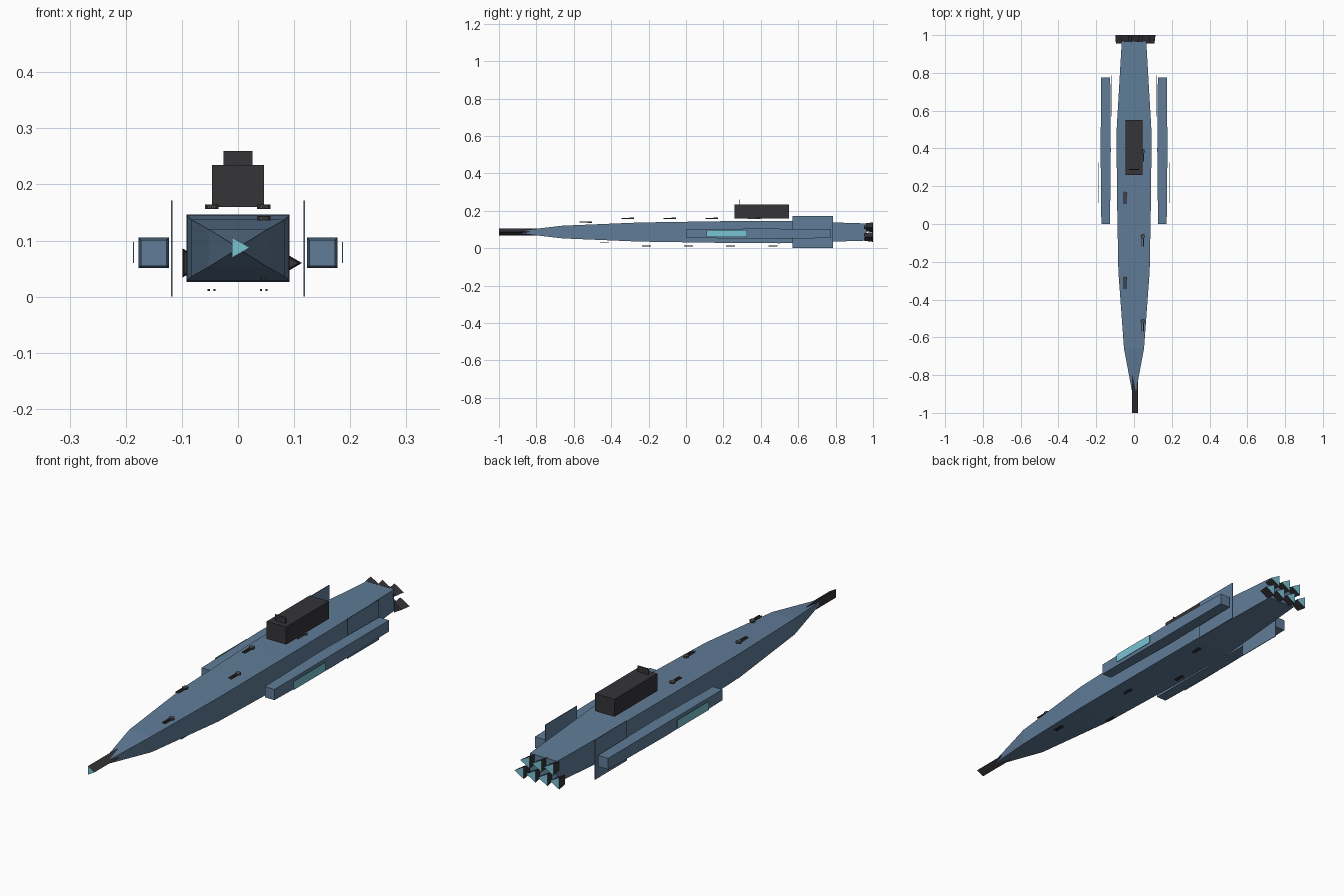
import bpy, bmesh, math

cube = bpy.data.objects.get("Cube")
if cube:
    bpy.data.objects.remove(cube, do_unlink=True)


def material(name, rgb):
    m = bpy.data.materials.new(name)
    m.use_nodes = True
    m.diffuse_color = (*rgb, 1)
    m.node_tree.nodes["Principled BSDF"].inputs["Base Color"].default_value = (*rgb, 1)
    return m


BLUE = material("steel blue", (0.115, 0.2, 0.31))
DARK = material("dark grey", (0.035, 0.033, 0.039))
GREY = material("gun grey", (0.07, 0.07, 0.075))
CYAN = material("glow cyan", (0.19, 0.55, 0.65))
MID = 0.0865  # height of the hull axis


def finish(name, bm, *mats):
    bmesh.ops.recalc_face_normals(bm, faces=bm.faces)
    mesh = bpy.data.meshes.new(name)
    bm.to_mesh(mesh)
    bm.free()
    for m in mats:
        mesh.materials.append(m)
    ob = bpy.data.objects.new(name, mesh)
    bpy.context.scene.collection.objects.link(ob)
    return ob


def loft(bm, rings):
    """Skin a list of equal-length point rings and close both ends."""
    loops = [[bm.verts.new(p) for p in ring] for ring in rings]
    n = len(loops[0])
    for a, b in zip(loops, loops[1:]):
        for i in range(n):
            j = (i + 1) % n
            bm.faces.new((a[i], a[j], b[j], b[i]))
    return bm.faces.new(loops[0]), bm.faces.new(loops[-1])


def rect(x, y, z, hx, hz):
    return [(x - hx, y, z - hz), (x + hx, y, z - hz),
            (x + hx, y, z + hz), (x - hx, y, z + hz)]


def triangle(x, y, z, r):
    angles = [i * math.tau / 3 for i in range(3)]
    return [(x + r * math.cos(a), y, z + r * math.sin(a)) for a in angles]


def add_box(bm, x, y, z):
    """Box from three (low, high) ranges."""
    cx, hx = sum(x) / 2, (x[1] - x[0]) / 2
    cz, hz = sum(z) / 2, (z[1] - z[0]) / 2
    loft(bm, [rect(cx, v, cz, hx, hz) for v in y])


def box(name, mat, x, y, z):
    bm = bmesh.new()
    add_box(bm, x, y, z)
    return finish(name, bm, mat)


# Hull: rectangular sections (y, half width, half height)
sections = [(-0.9, 0.008, 0.006), (-0.66, 0.053, 0.034), (-0.25, 0.083, 0.051),
            (0.2, 0.091, 0.058), (0.5, 0.092, 0.06), (0.965, 0.065, 0.046)]
bm = bmesh.new()
loft(bm, [rect(0, y, MID, hx, hz) for y, hx, hz in sections])
finish("hull", bm, BLUE)

# Triangular nose cannon with a glowing muzzle
bm = bmesh.new()
muzzle, _ = loft(bm, [triangle(0, y, MID + 0.001, 0.021) for y in (-1, -0.8)])
muzzle.material_index = 1
finish("nose_cannon", bm, DARK, CYAN)

# Bridge block and its sensor plate, raised above the deck
box("bridge", DARK, (-0.046, 0.046), (0.26, 0.55), (0.16, 0.235))
box("sensor_plate", DARK, (-0.026, 0.026), (0.286, 0.29), (0.235, 0.26))

# Side pods, glowing window plates and upright fins
for side, s in (("left", 1), ("right", -1)):
    bm = bmesh.new()
    loft(bm, [rect(s * 0.15, y, 0.078, h, h)
              for y, h in ((0, 0.023), (0.39, 0.027), (0.775, 0.024))])
    finish(side + "_pod", bm, BLUE)
    box(side + "_window", CYAN, sorted((s * 0.185, s * 0.187)), (0.11, 0.325), (0.06, 0.097))
    box(side + "_fin", BLUE, sorted((s * 0.1165, s * 0.1195)), (0.57, 0.785), (0, 0.171))

# Engines: four below, three above, each with a glowing inner cap
spots = [((i - 1.5) * 0.056, 0.06) for i in range(4)]
spots += [((i - 1) * 0.056, 0.112) for i in range(3)]
for n, (x, z) in enumerate(spots, 1):
    bm = bmesh.new()
    _, cap = loft(bm, [triangle(x, 0.955, z, 0.024), triangle(x, 1, z, 0.03)])
    bmesh.ops.inset_region(bm, faces=[cap], thickness=0.004)
    cap.material_index = 1
    finish(f"engine_{n}", bm, DARK, CYAN)


# Twin-barrel guns, staggered along the deck and the keel
def barrels(bm, x, y0, y1, z, h):
    for s in (-0.005, 0.005):
        add_box(bm, (x + s - h, x + s + h), (y0, y1), (z - h, z + h))


for n in range(5):
    x = 0.046 if n % 2 == 0 else -0.047
    y, z = -0.515 + n * 0.225, 0.14 if n == 0 else 0.16
    bm = bmesh.new()
    ring = [(x + 0.012 * math.cos(a), y + 0.012 * math.sin(a))
            for a in (i * math.tau / 8 for i in range(8))]
    loft(bm, [[(px, py, h) for px, py in ring] for h in (z - 0.004, z + 0.004)])
    barrels(bm, x, y - 0.055, y, z, 0.0025)
    finish(f"deck_gun_{n + 1}", bm, GREY)

    bm = bmesh.new()
    barrels(bm, x, -0.46 + n * 0.225, -0.412 + n * 0.225, 0.032 if n == 0 else 0.012, 0.002)
    finish(f"keel_gun_{n + 1}", bm, DARK)
